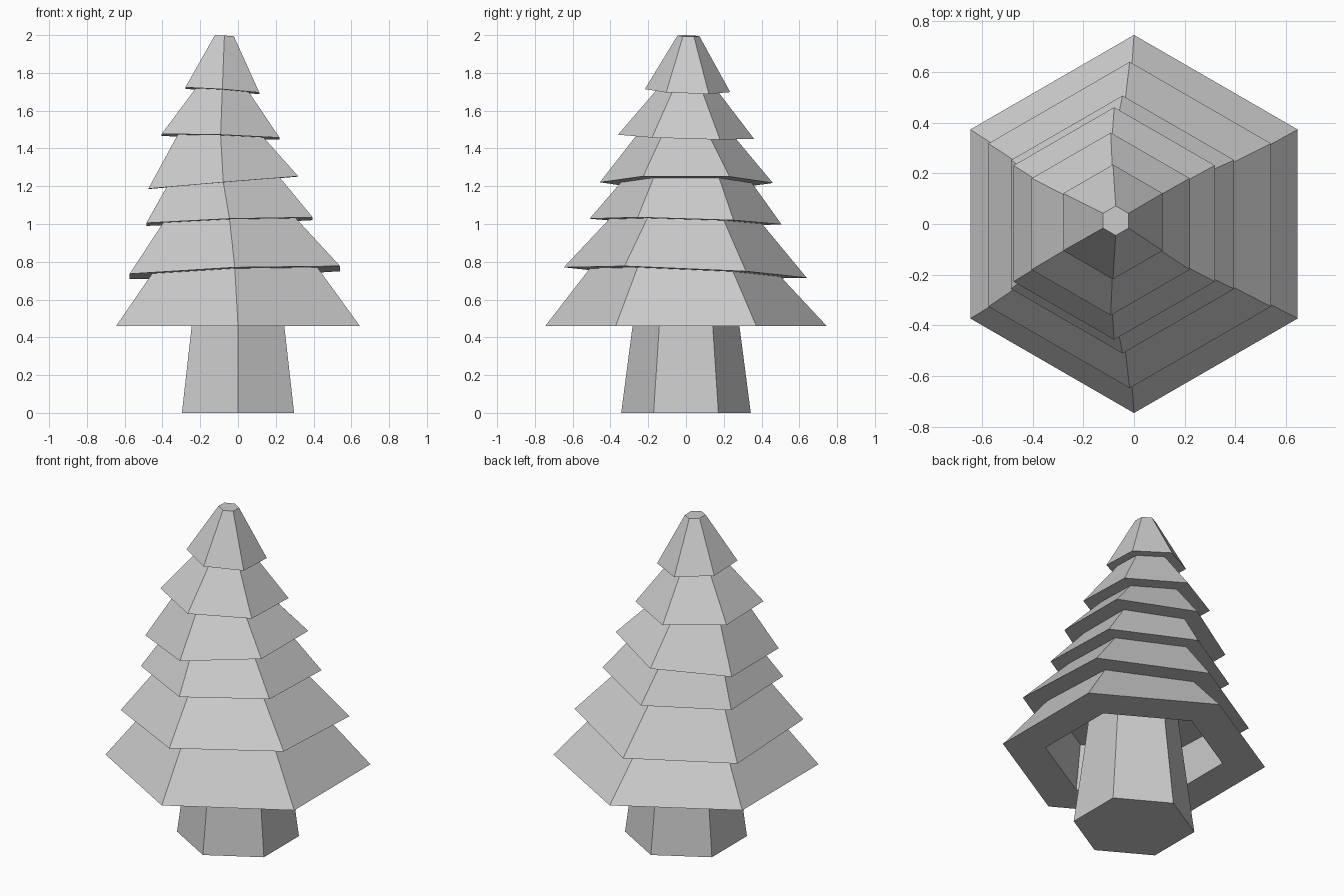
import bpy
import bmesh
from math import sin, cos, pi

if "Cube" in bpy.data.objects:
    bpy.data.objects.remove(bpy.data.objects["Cube"])


def hex_loft(name, rings):
    """Flat-faced closed loft through tilted hexagons: (cx, cy, z, radius, slope_x, slope_y)."""
    bm = bmesh.new()
    loops = []
    for cx, cy, z, r, sx, sy in rings:
        loop = []
        for i in range(6):
            a = pi / 2 + i * pi / 3
            dx, dy = r * cos(a), r * sin(a)
            loop.append(bm.verts.new((cx + dx, cy + dy, z + sx * dx + sy * dy)))
        loops.append(loop)
    for low, high in zip(loops, loops[1:]):
        for i in range(6):
            j = (i + 1) % 6
            bm.faces.new((low[i], low[j], high[j], high[i]))
    bm.faces.new(loops[0])
    bm.faces.new(loops[-1])
    bmesh.ops.recalc_face_normals(bm, faces=bm.faces)
    mesh = bpy.data.meshes.new(name)
    bm.to_mesh(mesh)
    bm.free()
    obj = bpy.data.objects.new(name, mesh)
    bpy.context.collection.objects.link(obj)
    return obj


# Trunk, reaching up into the hollow of the lowest tier
hex_loft("trunk", [(0, 0, 0, 0.343, 0, 0),
                   (0, 0, 0.46, 0.283, 0, 0),
                   (0, 0, 0.73, 0.25, 0, 0)])

# Overhanging tiers: centre x, y, height, rim radius, neck radius below the rim, slopes
tiers = [
    (-0.017, -0.004, 0.743, 0.643, 0.505, 0.037, -0.043),
    (-0.045, -0.002, 1.013, 0.508, 0.405, 0.034, -0.030),
    (-0.078, 0.002, 1.219, 0.458, 0.347, 0.083, -0.004),
    (-0.092, 0.000, 1.462, 0.360, 0.262, -0.032, -0.030),
    (-0.083, 0.008, 1.706, 0.226, 0.162, -0.070, -0.035),
]

# Foliage: hollow underside, flat bottom rim, then stacked tiers
rings = [(-0.015, 0, 0.73, 0.485, 0.037, -0.043),
         (0, 0, 0.46, 0.503, 0, 0),
         (0, 0, 0.46, 0.745, 0, 0)]
for cx, cy, z, rim, neck, sx, sy in tiers:
    rings += [(cx, cy, z, neck, sx, sy), (cx, cy, z, rim, sx, sy)]
rings.append((-0.072, 0.013, 1.996, 0.058, -0.06, -0.03))
hex_loft("foliage", rings)
